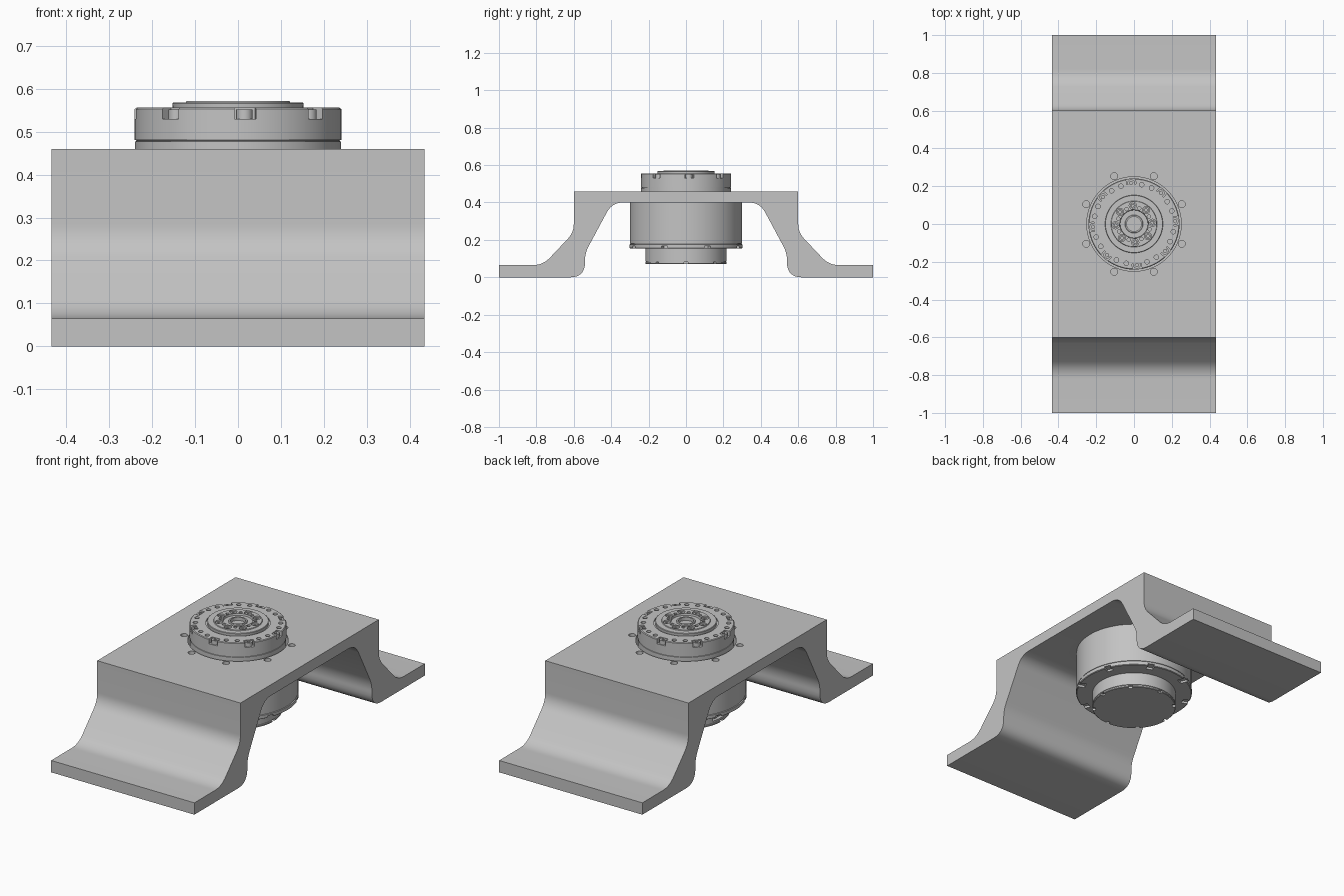
import bpy, bmesh
from math import sin, cos, pi, radians
from mathutils import Matrix, Vector

if "Cube" in bpy.data.objects:
    bpy.data.objects.remove(bpy.data.objects["Cube"])

metal = bpy.data.materials.new("plain grey metal")
metal.use_nodes = True
GREY = (0.55, 0.55, 0.55, 1)
metal.diffuse_color = GREY
metal.node_tree.nodes["Principled BSDF"].inputs["Base Color"].default_value = GREY


def make(name, bm):
    bmesh.ops.recalc_face_normals(bm, faces=bm.faces)
    mesh = bpy.data.meshes.new(name)
    bm.to_mesh(mesh)
    bm.free()
    mesh.materials.append(metal)
    ob = bpy.data.objects.new(name, mesh)
    bpy.context.collection.objects.link(ob)
    return ob


def lathe(name, profile, seg=96):
    """Turn (radius, z) points about z, capping both ends."""
    bm = bmesh.new()
    rings = [[bm.verts.new((r * cos(2 * pi * i / seg), r * sin(2 * pi * i / seg), z))
              for i in range(seg)] for r, z in profile]
    for a, b in zip(rings, rings[1:]):
        for i in range(seg):
            j = (i + 1) % seg
            bm.faces.new((a[i], a[j], b[j], b[i]))
    bm.faces.new(rings[0])
    bm.faces.new(rings[-1])
    return make(name, bm)


def spots(radius, start, count):
    """Placements in a circle, x axis pointing outwards."""
    for k in range(count):
        turn = Matrix.Rotation(radians(start) + 2 * pi * k / count, 4, 'Z')
        yield turn @ Matrix.Translation((radius, 0, 0))


def add_rods(bm, places, r, z0, z1, seg=16):
    for m in places:
        bmesh.ops.create_cone(bm, cap_ends=True, segments=seg, radius1=r, radius2=r, depth=z1 - z0,
                              matrix=m @ Matrix.Translation((0, 0, (z0 + z1) / 2)))


def add_boxes(bm, places, sx, sy, z0, z1):
    for m in places:
        bmesh.ops.create_cube(bm, size=1, matrix=m @ Matrix.Translation((0, 0, (z0 + z1) / 2))
                              @ Matrix.Diagonal((sx, sy, z1 - z0, 1)))


def cut(ob, bm):
    cutter = make(ob.name + "_cutter", bm)
    cutter.hide_render = True
    mod = ob.modifiers.new("cut", 'BOOLEAN')
    mod.object, mod.operation, mod.solver = cutter, 'DIFFERENCE', 'EXACT'
    mod.use_self = True
    bpy.context.view_layer.objects.active = ob
    bpy.ops.object.modifier_apply(modifier=mod.name)
    bpy.data.objects.remove(cutter)


def smooth(ob):
    bpy.ops.object.select_all(action='DESELECT')
    ob.select_set(True)
    bpy.context.view_layer.objects.active = ob
    bpy.ops.object.shade_smooth_by_angle(angle=radians(30))


def fillet(corners, steps=8):
    """Round each (y, z, setback) corner with a quadratic curve."""
    out = []
    pts = [Vector(c[:2]) for c in corners]
    for i, (p, c) in enumerate(zip(pts, corners)):
        if not c[2]:
            out.append(p)
            continue
        a = p + (pts[i - 1] - p).normalized() * c[2]
        b = p + (pts[i + 1] - p).normalized() * c[2]
        for s in range(steps + 1):
            t = s / steps
            out.append(a * (1 - t) ** 2 + p * 2 * t * (1 - t) + b * t * t)
    return out


# Bridge bracket: half profile, mirrored and extruded across the width
half = fillet([(0.0, 0.46, 0), (0.6, 0.46, 0), (0.6, 0.24, 0.045), (0.765, 0.065, 0.055),
               (1.0, 0.065, 0), (1.0, 0.0, 0), (0.54, 0.0, 0.08), (0.54, 0.13, 0.04),
               (0.395, 0.4, 0.06), (0.0, 0.4, 0)])
outline = half + [Vector((-p.x, p.y)) for p in reversed(half[1:-1])]
bm = bmesh.new()
face = bm.faces.new([bm.verts.new((-0.435, p.x, p.y)) for p in outline])
ext = bmesh.ops.extrude_face_region(bm, geom=[face])
bmesh.ops.translate(bm, vec=(0.87, 0, 0),
                    verts=[v for v in ext["geom"] if isinstance(v, bmesh.types.BMVert)])
bracket = make("bridge_bracket", bm)
bm = bmesh.new()
add_rods(bm, [Matrix()], 0.25, 0.38, 0.5, 96)
cut(bracket, bm)
bm = bmesh.new()
add_rods(bm, spots(0.274, 22.5, 8), 0.018, 0.405, 0.5)
cut(bracket, bm)
smooth(bracket)

# Upper flange with rim slots and screw holes
flange = lathe("upper_flange", [(0.24, 0.39), (0.24, 0.477), (0.237, 0.478), (0.237, 0.48),
                                (0.241, 0.481), (0.241, 0.553), (0.237, 0.556), (0.16, 0.556),
                                (0.16, 0.55), (0.14, 0.55)])
bm = bmesh.new()
add_boxes(bm, spots(0.235, 4, 8), 0.05, 0.05, 0.53, 0.6)
for start in (19, 34):
    add_rods(bm, spots(0.212, start, 8), 0.012, 0.54, 0.6)
cut(flange, bm)
smooth(flange)

# Output hub with a stepped centre bore and a ring of pockets
hub = lathe("output_hub", [(0.15, 0.53), (0.153, 0.566), (0.151, 0.568), (0.122, 0.568),
                           (0.12, 0.572), (0.075, 0.572), (0.073, 0.562), (0.048, 0.562),
                           (0.046, 0.568), (0.038, 0.568), (0.038, 0.545)])
bm = bmesh.new()
add_rods(bm, spots(0.098, 4, 8), 0.019, 0.556, 0.6)
add_rods(bm, spots(0.088, 26.5, 8), 0.009, 0.556, 0.6, 12)
cut(hub, bm)
smooth(hub)

# Screws in the rim slots and in the hub
for name, radius, size, z0, z1 in (("rim_screws", 0.218, 0.019, 0.525, 0.552),
                                   ("hub_screws", 0.098, 0.015, 0.552, 0.566)):
    bm = bmesh.new()
    add_rods(bm, spots(radius, 4, 8), size, z0, z1)
    screws = make(name, bm)
    bm = bmesh.new()
    add_rods(bm, spots(radius, 4, 8), size * 0.5, z1 - 0.008, z1 + 0.02, 6)
    cut(screws, bm)
    smooth(screws)

# Main housing under the bridge
housing = lathe("main_housing", [(0.3, 0.4), (0.3, 0.181), (0.297, 0.18), (0.297, 0.177),
                                 (0.302, 0.176), (0.302, 0.158), (0.298, 0.155)])
bm = bmesh.new()
add_boxes(bm, spots(0.29, 22.5, 8), 0.05, 0.036, 0.1, 0.167)
cut(housing, bm)
smooth(housing)

# Rear cover with edge notches
cover = lathe("rear_cover", [(0.217, 0.17), (0.217, 0.085), (0.214, 0.084), (0.214, 0.082),
                             (0.218, 0.081), (0.218, 0.074), (0.215, 0.071)])
bm = bmesh.new()
add_boxes(bm, spots(0.216, 0, 8), 0.03, 0.022, 0.05, 0.082)
add_boxes(bm, spots(0.216, 180, 1), 0.06, 0.13, 0.095, 0.148)
cut(cover, bm)
smooth(cover)

# Cable sockets inside the cover opening
bm = bmesh.new()
for y in (-0.038, 0, 0.038):
    add_boxes(bm, [Matrix.Translation((-0.195, y, 0))], 0.025, 0.026, 0.102, 0.138)
make("cable_sockets", bm)
